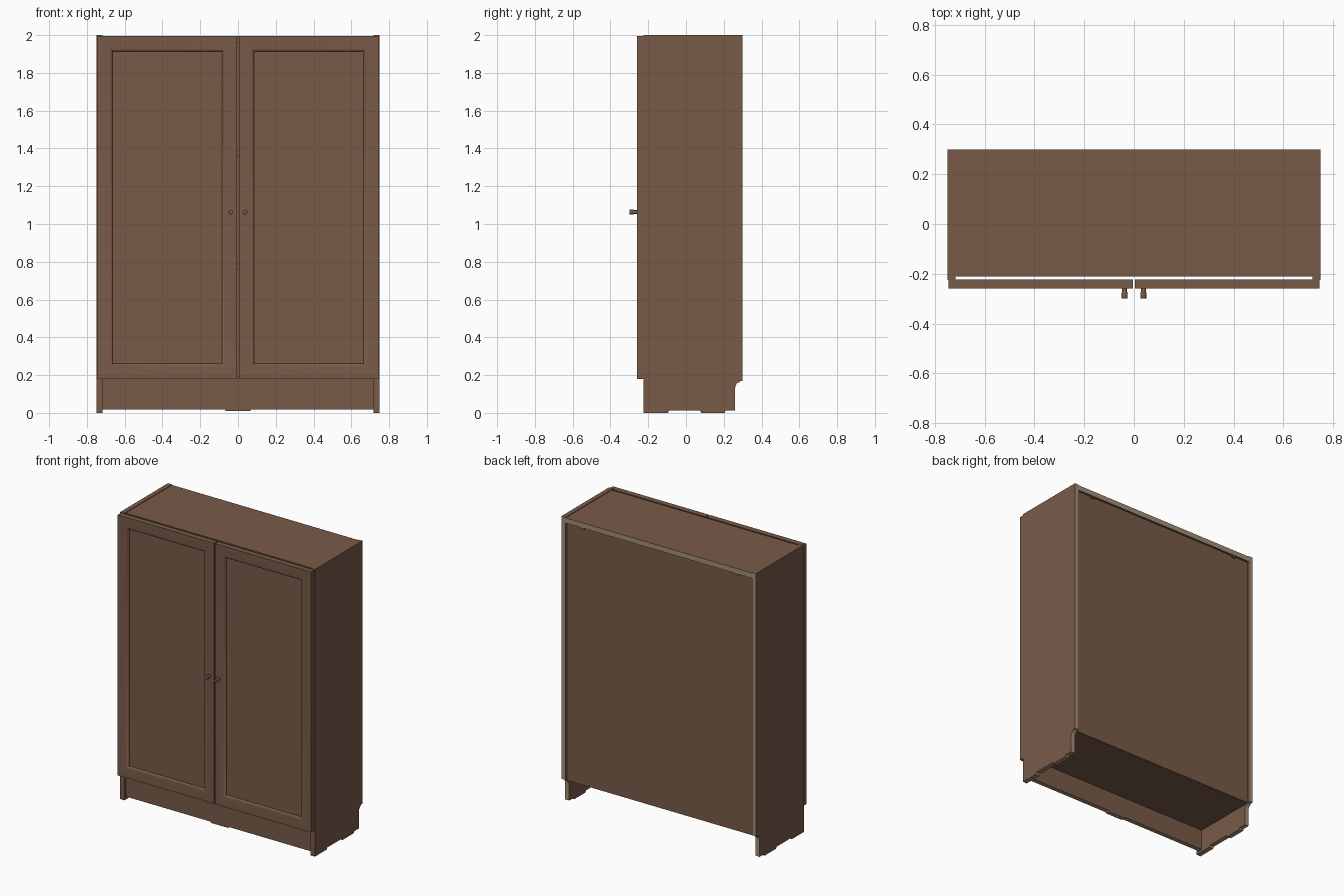
import bpy, bmesh, math
from mathutils import Vector

if "Cube" in bpy.data.objects:
    bpy.data.objects.remove(bpy.data.objects["Cube"])


def material(name, colour):
    m = bpy.data.materials.new(name)
    m.use_nodes = True
    m.diffuse_color = (*colour, 1)
    m.node_tree.nodes["Principled BSDF"].inputs["Base Color"].default_value = (*colour, 1)
    return m


BROWN = material("brown wood", (0.19, 0.105, 0.066))
BEIGE = material("raw beige edge", (0.37, 0.27, 0.175))


def finish(name, bm, raw_edge=None):
    """Turn a bmesh into an object; raw_edge picks the faces left unveneered."""
    bmesh.ops.recalc_face_normals(bm, faces=bm.faces)
    bm.normal_update()
    if raw_edge:
        for f in bm.faces:
            f.material_index = int(raw_edge(f.normal))
    me = bpy.data.meshes.new(name)
    bm.to_mesh(me)
    bm.free()
    me.materials.append(BROWN)
    me.materials.append(BEIGE)
    ob = bpy.data.objects.new(name, me)
    bpy.context.collection.objects.link(ob)
    return ob


def smooth(ob, angle):
    bpy.ops.object.select_all(action="DESELECT")
    ob.select_set(True)
    bpy.context.view_layer.objects.active = ob
    bpy.ops.object.shade_smooth_by_angle(angle=math.radians(angle))


def board(name, x, y, z, raw_edge=None):
    bm = bmesh.new()
    bmesh.ops.create_cube(bm, size=1)
    for v in bm.verts:
        v.co = Vector([(r[0] + r[1]) / 2 + c * (r[1] - r[0]) for c, r in zip(v.co, (x, y, z))])
    return finish(name, bm, raw_edge)


def prism(name, points, to_3d, push, raw_edge=None):
    """Extrude a flat outline along a vector."""
    bm = bmesh.new()
    face = bm.faces.new([bm.verts.new(to_3d(*p)) for p in points])
    out = bmesh.ops.extrude_face_region(bm, geom=[face])
    moved = [g for g in out["geom"] if isinstance(g, bmesh.types.BMVert)]
    bmesh.ops.translate(bm, verts=moved, vec=push)
    return finish(name, bm, raw_edge)


# Side panels with feet and a rounded notch for the skirting
notch = [(0.30 - 0.04 * math.sin(a), 0.13 + 0.04 * math.cos(a))
         for a in [math.radians(15 * i) for i in range(7)]]
side = [(-0.225, 2), (0.30, 2)] + notch + [
    (0.26, 0.012), (0.21, 0.012), (0.205, 0), (0.08, 0), (0.075, 0.012),
    (-0.09, 0.012), (-0.095, 0), (-0.225, 0)]
for label, s in (("left", 1), ("right", -1)):
    prism(label + "_side_panel", side, lambda y, z: (s * 0.75, y, z), (-s * 0.032, 0, 0),
          lambda n: n.y > 0.5 or n.z < -0.3)

# Carcass boards
INNER = (-0.718, 0.718)
board("top_panel", INNER, (-0.21, 0.30), (1.96, 1.996), lambda n: n.y > 0.5)
board("bottom_panel", INNER, (-0.21, 0.282), (0.16, 0.196))
board("back_panel", INNER, (0.275, 0.285), (0.165, 1.96))
for i, z in enumerate((0.76, 1.36)):
    board(f"shelf_{i + 1}", INNER, (-0.19, 0.275), (z, z + 0.032))

# Plinth with a small centre foot
plinth = [(-0.718, 0.16), (-0.718, 0.018), (-0.07, 0.018), (-0.065, 0.01),
          (0.065, 0.01), (0.07, 0.018), (0.718, 0.018), (0.718, 0.16)]
prism("plinth", plinth, lambda x, z: (x, -0.205, z), (0, 0.03, 0), lambda n: n.z < -0.5)


def door(name, x0, x1, z0=0.18, z1=1.995):
    """Framed door: nested rectangles bridged from back to recessed panel."""
    steps = [(0, -0.222), (0, -0.26), (0.066, -0.26), (0.074, -0.257),
             (0.08, -0.251), (0.081, -0.246)]
    bm = bmesh.new()
    loops = []
    for d, y in steps:
        corners = [(x0 + d, z0 + d), (x1 - d, z0 + d), (x1 - d, z1 - d), (x0 + d, z1 - d)]
        loops.append([bm.verts.new((x, y, z)) for x, z in corners])
    for a, b in zip(loops, loops[1:]):
        for i in range(4):
            j = (i + 1) % 4
            bm.faces.new((a[i], a[j], b[j], b[i]))
    bm.faces.new(loops[0])
    bm.faces.new(loops[-1])
    smooth(finish(name, bm), 35)


def knob(name, x):
    """Turned knob: a short neck and a slightly wider head."""
    rings = [(0.010, -0.26), (0.010, -0.272), (0.0125, -0.278), (0.0125, -0.298), (0.0115, -0.30)]
    bm = bmesh.new()
    n = 16
    loops = [[bm.verts.new((x + r * math.cos(2 * math.pi * k / n), y,
                            1.063 + r * math.sin(2 * math.pi * k / n))) for k in range(n)]
             for r, y in rings]
    for a, b in zip(loops, loops[1:]):
        for k in range(n):
            bm.faces.new((a[k], a[k - 1], b[k - 1], b[k]))
    bm.faces.new(loops[0])
    bm.faces.new(loops[-1])
    smooth(finish(name, bm), 40)


# Doors, knobs and the small back panel clips
for label, s in (("left", 1), ("right", -1)):
    door(label + "_door", *sorted((s * 0.004, s * 0.745)))
    knob(label + "_knob", s * 0.038)
    board(label + "_back_clip", sorted((s * 0.58, s * 0.61)), (0.285, 0.295), (1.948, 1.96))
